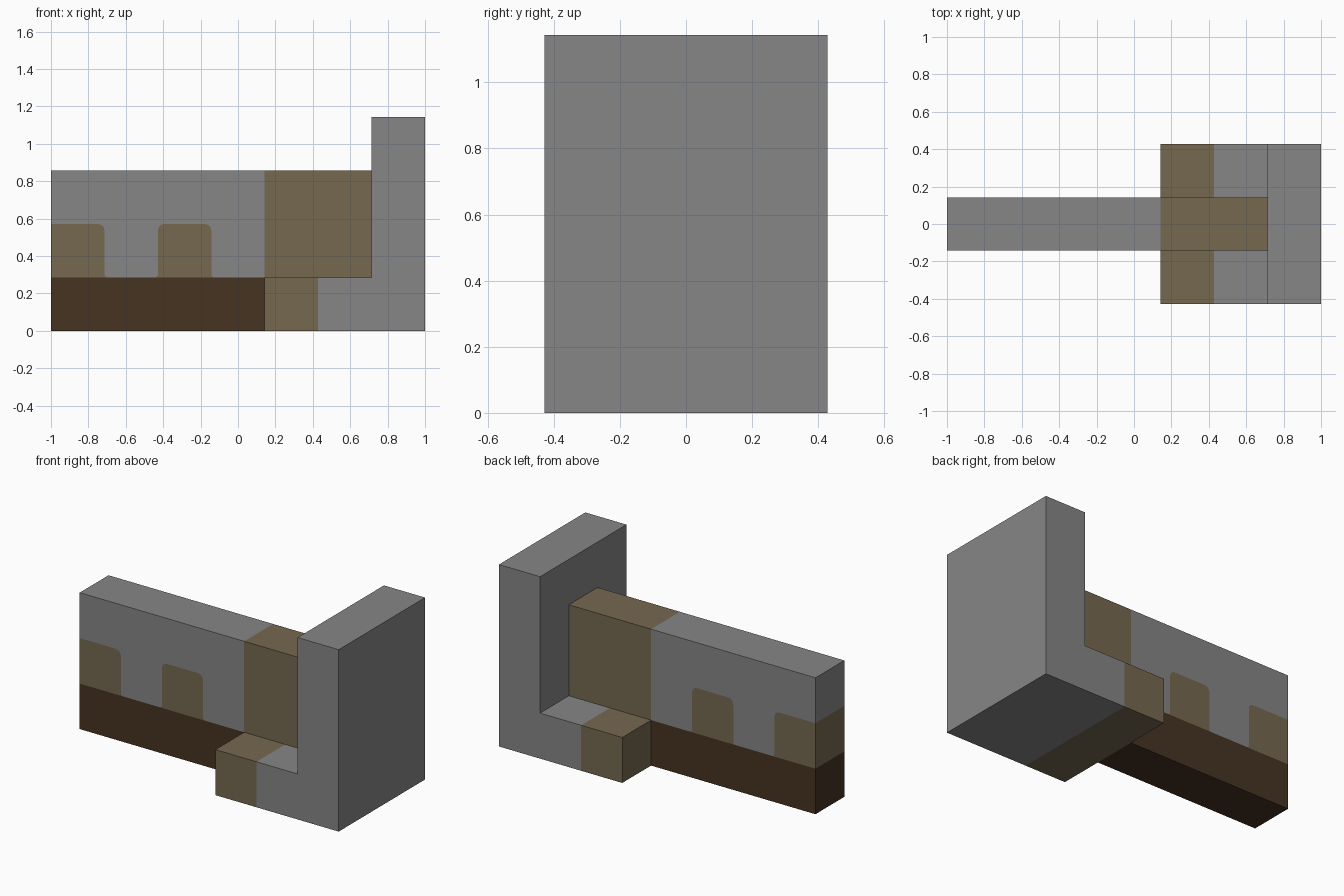
import bpy
import bmesh
from math import sin, cos, pi

cube = bpy.data.objects.get("Cube")
if cube:
    bpy.data.objects.remove(cube, do_unlink=True)

U = 2 / 7          # the model sits on a grid seven units long


def material(name, rgb):
    mat = bpy.data.materials.new(name)
    mat.use_nodes = True
    mat.diffuse_color = (*rgb, 1)
    mat.node_tree.nodes["Principled BSDF"].inputs["Base Color"].default_value = (*rgb, 1)
    return mat


MATERIALS = [
    material("stone grey", (0.24, 0.24, 0.24)),
    material("tan", (0.178, 0.138, 0.08)),
    material("dark brown", (0.061, 0.034, 0.016)),
]
GREY, TAN, BROWN = range(3)


def slab(name, panels, width):
    """Join flat coloured panels (grid x, z) into a sheet and thicken it along y."""
    bm = bmesh.new()
    for colour, points in panels:
        verts = [bm.verts.new((x * U - 1, 0, z * U)) for x, z in points]
        bm.faces.new(verts).material_index = colour
    bmesh.ops.remove_doubles(bm, verts=bm.verts, dist=0.0001)
    bmesh.ops.recalc_face_normals(bm, faces=bm.faces)
    mesh = bpy.data.meshes.new(name)
    bm.to_mesh(mesh)
    bm.free()
    for mat in MATERIALS:
        mesh.materials.append(mat)
    obj = bpy.data.objects.new(name, mesh)
    bpy.context.collection.objects.link(obj)
    thick = obj.modifiers.new("thickness", "SOLIDIFY")
    thick.thickness = width * U
    thick.offset = 0
    return obj


def notch_side(x, side, radius=0.12, flare=0.04):
    """One side of a notch, from its flared foot up round its top corner."""
    arc = [(x - side * radius * (1 - cos(a)), 2 - radius * (1 - sin(a)))
           for a in (i * pi / 8 for i in range(5))]
    return [(x + side * flare, 1), (x, 1 + flare)] + arc


# Long wall: dark base, two round-cornered notches, grey body, tan end block
end_notch = [(0, 2)] + notch_side(1, 1)[::-1]
mid_notch = notch_side(2, -1) + notch_side(3, 1)[::-1]
base_top = [(0, 1), end_notch[-1], mid_notch[0], mid_notch[-1], (4, 1)]
slab("long_wall", [
    (BROWN, [(0, 0), (4, 0)] + base_top[::-1]),
    (TAN, [(0, 1)] + end_notch),
    (TAN, mid_notch),
    (GREY, end_notch + mid_notch + [(4, 1), (4, 3), (0, 3)]),
    (TAN, [(4, 1), (6, 1), (6, 3), (4, 3)]),
], 1)

# Wide foot and tall end plate in one L shape, with a tan toe
slab("foot_and_end_plate", [
    (TAN, [(4, 0), (5, 0), (5, 1), (4, 1)]),
    (GREY, [(5, 0), (7, 0), (7, 4), (6, 4), (6, 1), (5, 1)]),
], 3)
